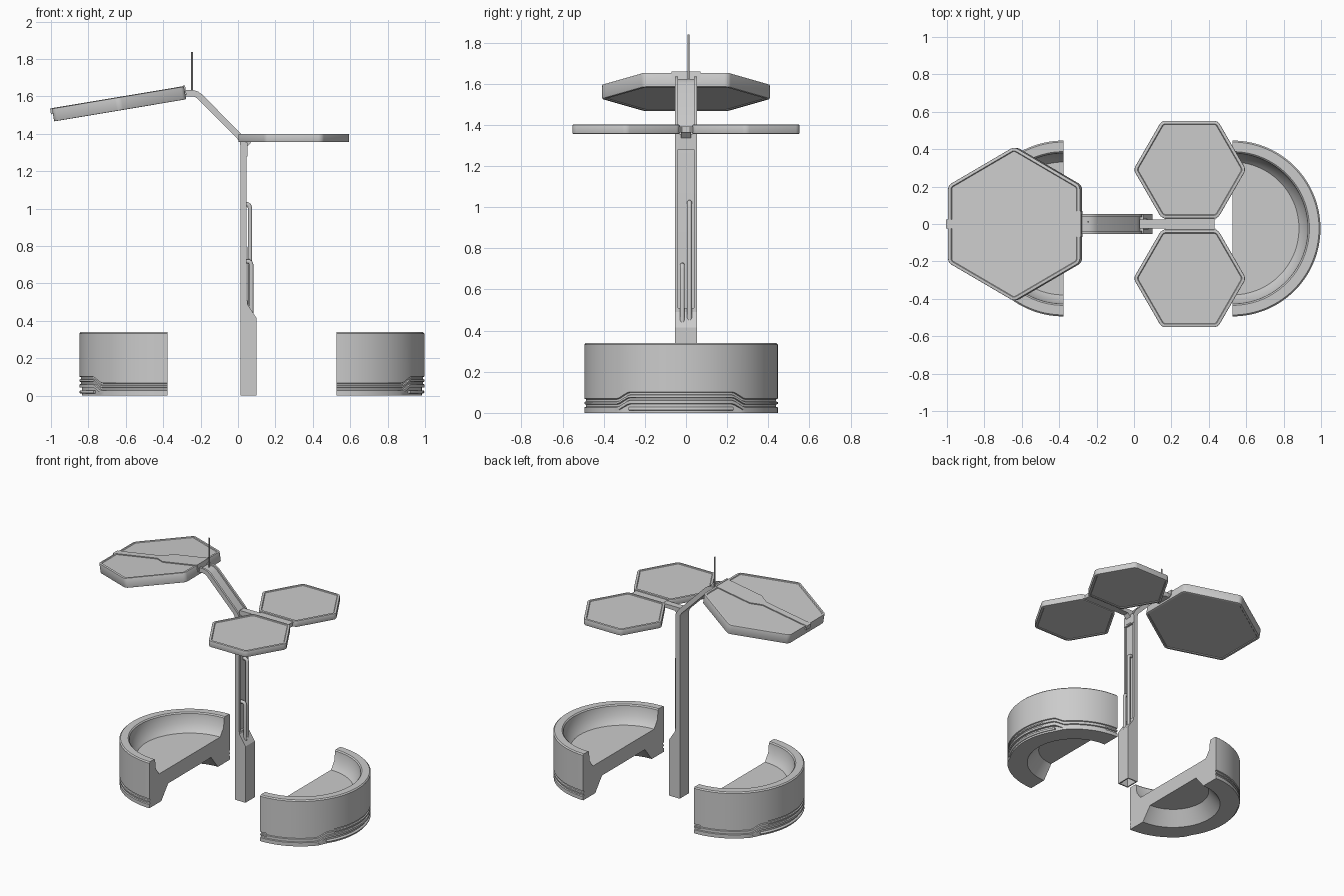
import bpy, bmesh, math
from mathutils import Matrix, Vector

if "Cube" in bpy.data.objects:
    bpy.data.objects.remove(bpy.data.objects["Cube"])


def finish(name, bm, mat=None, angle=30):
    bmesh.ops.remove_doubles(bm, verts=bm.verts, dist=1e-5)
    bmesh.ops.recalc_face_normals(bm, faces=bm.faces)
    me = bpy.data.meshes.new(name)
    bm.to_mesh(me)
    bm.free()
    ob = bpy.data.objects.new(name, me)
    bpy.context.collection.objects.link(ob)
    if mat:
        ob.matrix_world = mat
    bpy.ops.object.select_all(action='DESELECT')
    ob.select_set(True)
    bpy.context.view_layer.objects.active = ob
    bpy.ops.object.shade_smooth_by_angle(angle=math.radians(angle))
    return ob


def extrude_outline(name, pts, vec, mat=None, bottom_recess=None):
    """Solid from a closed 3D outline pushed along vec."""
    bm = bmesh.new()
    f = bm.faces.new([bm.verts.new(p) for p in pts])
    r = bmesh.ops.extrude_face_region(bm, geom=[f])
    bmesh.ops.translate(bm, vec=vec, verts=[v for v in r['geom'] if isinstance(v, bmesh.types.BMVert)])
    bmesh.ops.recalc_face_normals(bm, faces=bm.faces)
    if bottom_recess:
        low = [f for f in bm.faces if f.normal.z < -0.9]
        bmesh.ops.inset_region(bm, faces=low, thickness=0.012)
        r = bmesh.ops.extrude_face_region(bm, geom=low)
        bmesh.ops.delete(bm, geom=low, context='FACES')
        bmesh.ops.translate(bm, vec=(0, 0, bottom_recess),
                            verts=[v for v in r['geom'] if isinstance(v, bmesh.types.BMVert)])
    return finish(name, bm, mat)


def side_prism(name, pts, y0, y1, recess=None):
    return extrude_outline(name, [(x, y0, z) for x, z in pts], (0, y1 - y0, 0), None, recess)


def box(name, lo, hi, mat=None):
    pts = [(lo[0], lo[1], lo[2]), (hi[0], lo[1], lo[2]), (hi[0], hi[1], lo[2]), (lo[0], hi[1], lo[2])]
    return extrude_outline(name, pts, (0, 0, hi[2] - lo[2]), mat)


def ribbon(name, path, d0, d1, y0, y1):
    """Strip following an x-z path, between two offsets to its right."""
    P = [Vector(p) for p in path]
    rows = []
    for d in (d0, d1):
        row = []
        for i, p in enumerate(P):
            a = (p - P[i - 1]).normalized() if i else (P[1] - p).normalized()
            b = (P[i + 1] - p).normalized() if i < len(P) - 1 else a
            na, nb = Vector((a.y, -a.x)), Vector((b.y, -b.x))
            n = (na + nb).normalized()
            row.append(tuple(p + n * d / n.dot(na)))
        rows.append(row)
    return side_prism(name, rows[0] + rows[1][::-1], y0, y1)


def tube(name, pts, r):
    cu = bpy.data.curves.new(name, 'CURVE')
    cu.dimensions = '3D'
    cu.bevel_depth = r
    cu.bevel_resolution = 3
    cu.use_fill_caps = True
    sp = cu.splines.new('POLY')
    sp.points.add(len(pts) - 1)
    for q, p in zip(sp.points, pts):
        q.co = (*p, 1)
    ob = bpy.data.objects.new(name, cu)
    bpy.context.collection.objects.link(ob)
    bpy.ops.object.select_all(action='DESELECT')
    ob.select_set(True)
    bpy.context.view_layer.objects.active = ob
    bpy.ops.object.convert(target='MESH')
    return ob


def hex_panel(name, radius, thick, start, mat):
    """Hexagonal slab with rounded corners, a rim and sunken faces."""
    bm = bmesh.new()
    vs = [bm.verts.new((radius * math.cos(start + i * math.pi / 3),
                        radius * math.sin(start + i * math.pi / 3), -thick / 2)) for i in range(6)]
    f = bm.faces.new(vs)
    r = bmesh.ops.extrude_face_region(bm, geom=[f])
    bmesh.ops.translate(bm, vec=(0, 0, thick), verts=[v for v in r['geom'] if isinstance(v, bmesh.types.BMVert)])
    bmesh.ops.recalc_face_normals(bm, faces=bm.faces)
    uprights = [e for e in bm.edges if abs(e.verts[0].co.z - e.verts[1].co.z) > thick / 2]
    bmesh.ops.bevel(bm, geom=uprights, offset=0.02, segments=4, profile=0.5, affect='EDGES')
    caps = [f for f in bm.faces if abs(f.normal.z) > 0.9]
    rim = [e for f in caps for e in f.edges]
    bmesh.ops.bevel(bm, geom=rim, offset=0.004, segments=2, profile=0.5, affect='EDGES')
    caps = [f for f in bm.faces if abs(f.normal.z) > 0.99 and f.calc_area() > 0.05]
    bmesh.ops.inset_individual(bm, faces=caps, thickness=0.012)
    bmesh.ops.inset_individual(bm, faces=caps, thickness=0.004, depth=-0.005)
    return finish(name, bm, mat)


def bench(name, cx, s):
    """Half-round bench: a section swept through 180 degrees, trim steps up at the back."""
    cy, n = -0.024, 90
    bm = bmesh.new()
    rows = []
    for i in range(n + 1):
        deg = -90 + 180 * i / n
        t = min(1, max(0, (41 - abs(deg)) / 8))
        o = 0.033 * t
        low = 0.47 - 0.014 * t
        prof = [(0, 0.21), (0.355, 0.21), (0.365, 0.222), (0.395, 0.265), (0.403, 0.332), (0.411, 0.34),
                (0.462, 0.34), (0.47, 0.332), (0.47, 0.069 + o), (0.462, 0.066 + o), (0.462, 0.056 + o),
                (0.47, 0.053 + o), (0.47, 0.043 + o), (0.462, 0.04 + o), (0.462, 0.03 + o),
                (0.47, 0.027 + o), (0.47, 0.012 + o), (low, 0.010 + o), (low, 0),
                (0.33, 0), (0.25, 0.1), (0, 0.1)]
        a = math.radians(deg)
        rows.append([bm.verts.new((cx + s * r * math.cos(a), cy + r * math.sin(a), z)) for r, z in prof])
    for A, B in zip(rows, rows[1:]):
        for j in range(len(A) - 1):
            bm.faces.new((A[j], B[j], B[j + 1], A[j + 1]))
    bm.faces.new(rows[0])
    bm.faces.new(rows[-1])
    finish(name, bm)
    # thin strip in the recess at the back foot
    arc = [math.radians(-33 + 3 * k) for k in range(23)]
    tube(name + "_foot_strip", [(cx + s * 0.461 * math.cos(a), cy + 0.461 * math.sin(a), 0.02) for a in arc], 0.009)


# Benches
bench("right_bench", 0.527, 1)
bench("left_bench", -0.378, -1)

# Post base, hollow underneath
side_prism("post_base", [(0.013, 0), (0.099, 0), (0.099, 0.415), (0.05, 0.49), (0.05, 0.51), (0.013, 0.51)],
           -0.054, 0.054, 0.08)

# Post and bent arm as one channel: web plus two flanges
path = [(0.013, 0.5), (0.013, 1.335), (0.010, 1.355), (-0.002, 1.372), (-0.213, 1.585),
        (-0.228, 1.596), (-0.245, 1.601), (-0.30, 1.601)]
ribbon("post_and_arm_web", path, 0.0, 0.022, -0.05, 0.05)
for side, s in (("left", 1), ("right", -1)):
    y = sorted((s * 0.038, s * 0.054))
    ribbon("post_flange_" + side, path, 0.0, 0.033, *y)

# Bracket carrying the small panels
side_prism("panel_bracket", [(0.03, 1.28), (0.052, 1.29), (0.052, 1.335), (0.075, 1.36), (0.17, 1.362),
                             (0.17, 1.39), (0.03, 1.39)], -0.024, 0.024)
side_prism("bracket_collar", [(0.03, 1.28), (0.05, 1.28), (0.05, 1.355), (0.03, 1.355)], -0.052, 0.052)

# Charging rods standing in the base
for nm, y, x, top in (("tall_rod", 0.017, 0.064, 1.035), ("short_rod", -0.018, 0.071, 0.73)):
    tube(nm, [(x, y, 0.43), (x, y, top - 0.03), (x - 0.005, y, top - 0.017), (x - 0.014, y, top - 0.012),
              (0.034, y, top - 0.012)], 0.012)

# Antenna
tube("antenna", [(-0.245, 0.012, 1.61), (-0.245, 0.012, 1.838)], 0.005)

# Two level small panels with a link between them
for nm, s in (("rear", 1), ("front", -1)):
    hex_panel("small_panel_" + nm, 0.301, 0.045, 0, Matrix.Translation((0.298, s * 0.291, 1.378)))
link = [(0.16, -0.05), (0.44, -0.05), (0.44, -0.03), (0.43, -0.02), (0.43, 0.02), (0.44, 0.03), (0.44, 0.05),
        (0.16, 0.05), (0.16, 0.03), (0.17, 0.02), (0.17, -0.02), (0.16, -0.03)]
extrude_outline("panel_link", [(x, y, 1.362) for x, y in link], (0, 0, 0.03))

# Large tilted panel with a spine over the top
M = Matrix.Translation((-0.636, 0, 1.560)) @ Matrix.Rotation(math.radians(-9.5), 4, 'Y')
hex_panel("large_panel", 0.413, 0.07, math.pi / 6, M)
half = [(-0.366, 0.025), (0.0, 0.025), (0.075, 0.07), (0.362, 0.07)]
spine = half + [(x, -y) for x, y in half[::-1]]
extrude_outline("panel_spine", [(x, y, 0.026) for x, y in spine], (0, 0, 0.011), M)
box("spine_end_clip", (-0.368, -0.025, 0.005), (-0.355, 0.025, 0.037), M)
box("panel_arm_mount", (0.352, -0.07, -0.012), (0.364, 0.07, 0.04), M)
